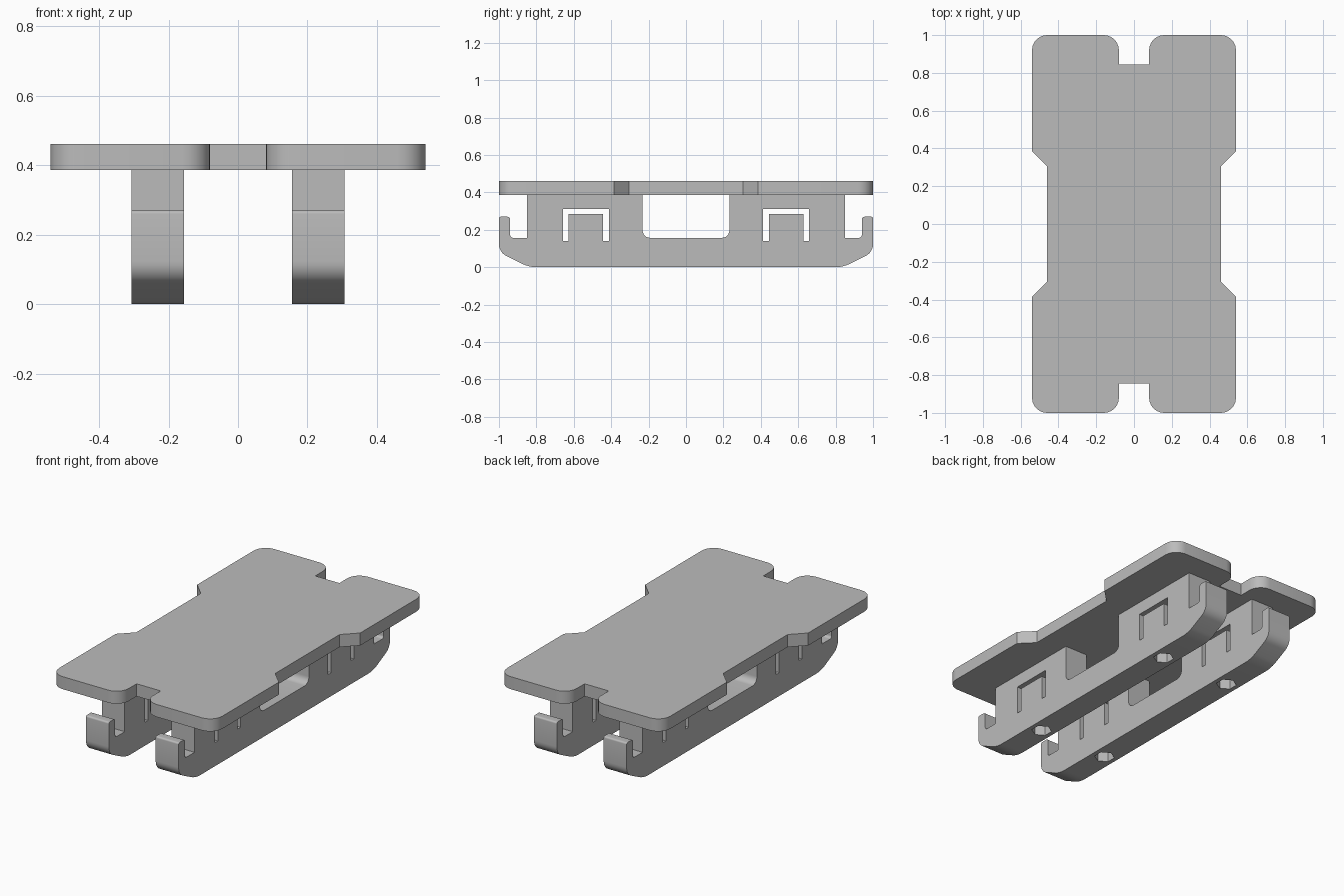
import bpy
import bmesh
import math
from mathutils import Vector

default = bpy.data.objects.get("Cube")
if default:
    bpy.data.objects.remove(default, do_unlink=True)

grey = bpy.data.materials.new("plain grey")
grey.use_nodes = True
GREY = (0.5, 0.5, 0.5, 1)
grey.diffuse_color = GREY
grey.node_tree.nodes["Principled BSDF"].inputs["Base Color"].default_value = GREY


def rounded(corners, steps=6):
    """Turn (u, v, radius) corners into an outline with arcs."""
    outline = []
    for i, (u, v, r) in enumerate(corners):
        p = Vector((u, v))
        if r == 0:
            outline.append(p)
            continue
        a = (Vector(corners[i - 1][:2]) - p).normalized()
        b = (Vector(corners[(i + 1) % len(corners)][:2]) - p).normalized()
        half = a.angle(b) / 2
        centre = p + (a + b).normalized() * r / math.sin(half)
        start = p + a * r / math.tan(half) - centre
        sweep = start.angle_signed(p + b * r / math.tan(half) - centre)
        for k in range(steps + 1):
            t = -sweep * k / steps
            c, s = math.cos(t), math.sin(t)
            outline.append(centre + Vector((start.x * c - start.y * s,
                                            start.x * s + start.y * c)))
    return outline


def prism(name, outline, place, shift):
    """Extrude an outline; place maps (u, v) into space."""
    bm = bmesh.new()
    face = bm.faces.new([bm.verts.new(place(*p)) for p in outline])
    top = bmesh.ops.extrude_face_region(bm, geom=[face])["geom"]
    moved = [e for e in top if isinstance(e, bmesh.types.BMVert)]
    bmesh.ops.translate(bm, verts=moved, vec=shift)
    bmesh.ops.recalc_face_normals(bm, faces=bm.faces)
    mesh = bpy.data.meshes.new(name)
    bm.to_mesh(mesh)
    bm.free()
    mesh.materials.append(grey)
    obj = bpy.data.objects.new(name, mesh)
    bpy.context.collection.objects.link(obj)
    return obj


def activate(obj):
    bpy.ops.object.select_all(action="DESELECT")
    obj.select_set(True)
    bpy.context.view_layer.objects.active = obj


def cut(obj, cutter):
    cutter.hide_render = True
    mod = obj.modifiers.new("cut", "BOOLEAN")
    mod.operation = "DIFFERENCE"
    mod.solver = "EXACT"
    mod.object = cutter
    activate(obj)
    bpy.ops.object.modifier_apply(modifier=mod.name)
    bpy.data.objects.remove(cutter, do_unlink=True)


def smooth(obj):
    activate(obj)
    bpy.ops.object.shade_smooth_by_angle(angle=math.radians(25))


# Top plate: a waisted outline with a notch at each end
DECK, TOP = 0.387, 0.462
quarter = [(0.46, 0.305, 0), (0.54, 0.385, 0), (0.54, 1, 0.08),
           (0.08, 1, 0.08), (0.08, 0.845, 0)]
back = quarter + [(-u, v, r) for u, v, r in reversed(quarter)]
plate = prism("top_plate", rounded(back + [(-u, -v, r) for u, v, r in back]),
              lambda u, v: (u, v, DECK), (0, 0, TOP - DECK))
smooth(plate)

# Rails: side profile with end hooks and a central opening
INNER, OUTER = 0.155, 0.307
half = [(0.84, 0, 0.19), (1, 0.08, 0.07), (1, 0.27, 0.01), (0.94, 0.27, 0.015),
        (0.94, 0.157, 0.015), (0.85, 0.157, 0), (0.85, DECK, 0),
        (0.232, DECK, 0), (0.232, 0.157, 0.04)]
profile = rounded(half + [(-u, v, r) for u, v, r in reversed(half)])

for side, sign in (("left", 1), ("right", -1)):
    rail = prism(side + "_rail", profile,
                 lambda u, v: (sign * INNER, u, v), (sign * (OUTER - INNER), 0, 0))
    for end in (1, -1):
        # Arch-shaped slot leaving a tab in the middle
        arch = [(0.413, 0.14), (0.413, 0.31), (0.658, 0.31), (0.658, 0.14),
                (0.628, 0.14), (0.628, 0.285), (0.443, 0.285), (0.443, 0.14)]
        cut(rail, prism("slot_cutter", arch,
                        lambda u, v: (sign * (INNER - 0.05), end * u, v),
                        (sign * 0.3, 0, 0)))
        # Hexagonal socket in the underside
        hexagon = [(0.057 * math.sin(k * math.pi / 3), 0.057 * math.cos(k * math.pi / 3))
                   for k in range(6)]
        cut(rail, prism("socket_cutter", hexagon,
                        lambda u, v: (sign * (INNER + OUTER) / 2 + u,
                                      end * 0.535 + v, -0.05), (0, 0, 0.17)))
    smooth(rail)
